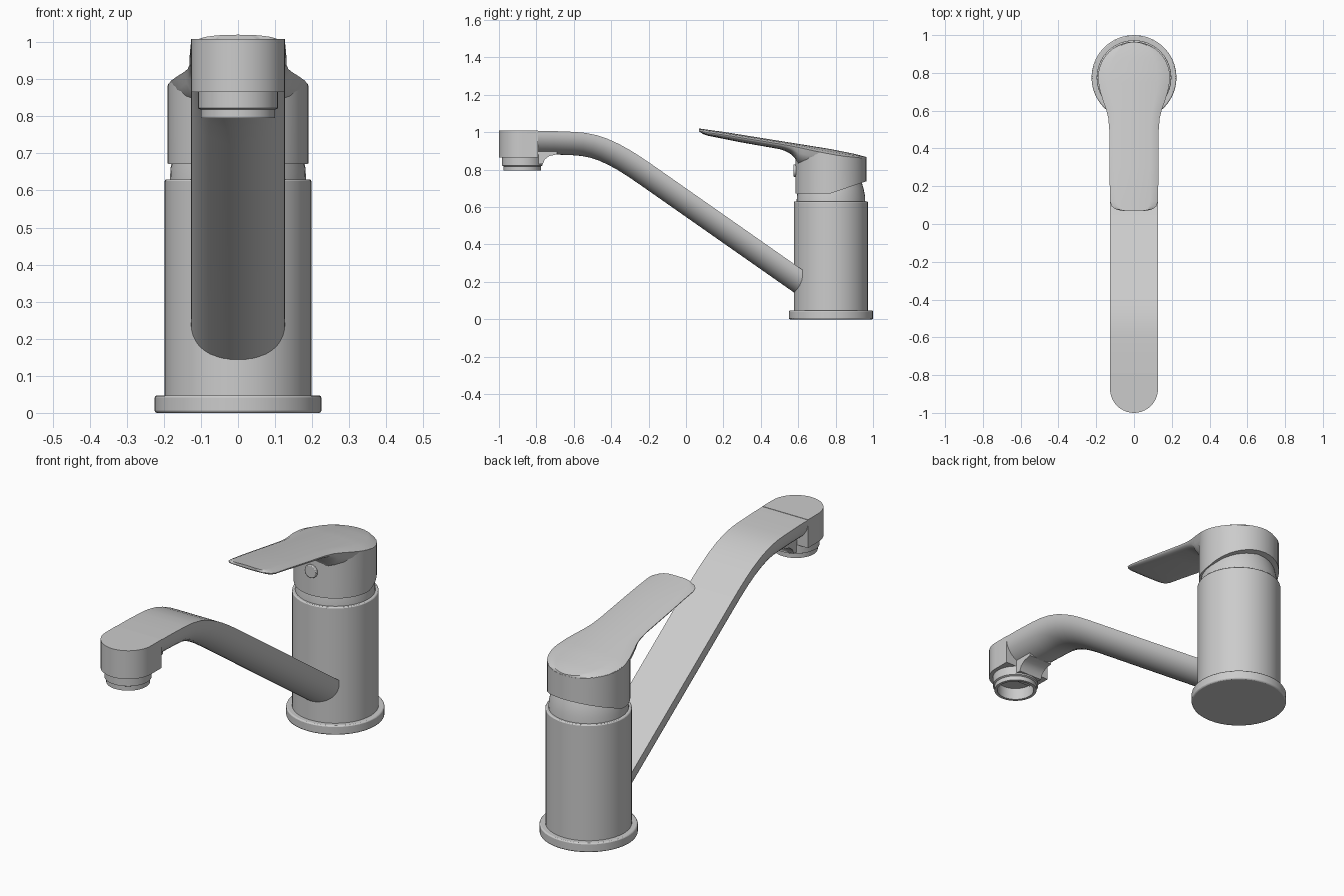
import bpy, bmesh, math
from mathutils import Vector, Matrix

if "Cube" in bpy.data.objects:
    bpy.data.objects.remove(bpy.data.objects["Cube"], do_unlink=True)

GREY = (0.6, 0.6, 0.6, 1.0)
metal = bpy.data.materials.new("satin_grey")
metal.use_nodes = True
metal.diffuse_color = GREY
metal.node_tree.nodes["Principled BSDF"].inputs["Base Color"].default_value = GREY

BODY_Y, HEAD_Y, CAP_R = 0.775, -0.875, 0.19


def finish(name, bm, bevel=0.0):
    bmesh.ops.recalc_face_normals(bm, faces=bm.faces)
    mesh = bpy.data.meshes.new(name)
    bm.to_mesh(mesh)
    bm.free()
    mesh.materials.append(metal)
    ob = bpy.data.objects.new(name, mesh)
    bpy.context.collection.objects.link(ob)
    if bevel:
        mod = ob.modifiers.new("soft_edge", "BEVEL")
        mod.width, mod.segments, mod.limit_method = bevel, 2, "ANGLE"
        mod.angle_limit = math.radians(50)
    bpy.ops.object.select_all(action="DESELECT")
    ob.select_set(True)
    bpy.context.view_layer.objects.active = ob
    bpy.ops.object.shade_smooth_by_angle(angle=math.radians(35))
    return ob


def loft(name, rings, bevel=0.0):
    """Skin closed rings of equal length and cap both ends."""
    bm = bmesh.new()
    rows = [[bm.verts.new(p) for p in ring] for ring in rings]
    n = len(rows[0])
    for a, b in zip(rows, rows[1:]):
        for i in range(n):
            j = (i + 1) % n
            bm.faces.new((a[i], a[j], b[j], b[i]))
    bm.faces.new(rows[0])
    bm.faces.new(rows[-1])
    return finish(name, bm, bevel)


def circle(r, y, z, n=40):
    angles = [2 * math.pi * i / n for i in range(n)]
    return [(r * math.cos(a), y + r * math.sin(a), z) for a in angles]


def turned(name, y, profile, bevel=0.0):
    return loft(name, [circle(r, y, z) for r, z in profile], bevel)


def interp(table, y):
    """Smoothly eased lookup in a short (y, value) table."""
    if y <= table[0][0]:
        return table[0][1]
    for (a, u), (b, v) in zip(table, table[1:]):
        if y <= b:
            return u + (v - u) * (y - a) / (b - a)
    return table[-1][1]


# Base flange, body and tapered neck
turned("base_flange", BODY_Y, [(0.225, 0), (0.225, 0.047)], 0.006)
turned("body", BODY_Y, [(0.198, 0.04), (0.198, 0.63)], 0.005)
turned("neck", BODY_Y, [(0.184, 0.62), (0.182, 0.66), (0.174, 0.70),
                        (0.162, 0.74), (0.145, 0.78)])

# Shared crowned top of the handle
CREST = [(0.07, 1.02), (0.2, 1.002), (0.6, 0.938), (0.78, 0.909), (0.9, 0.885), (0.97, 0.866)]


def top(x, y):
    return interp(CREST, y) - 0.55 * x * x


# Handle cap with a lower rim that rises towards the back
lower = [(x, y, 0.672 + max(0, y - 0.77) * 0.34) for x, y, _ in circle(CAP_R, BODY_Y, 0)]
upper = [(x, y, top(x, y) - 0.008) for x, y, _ in circle(CAP_R, BODY_Y, 0)]
loft("handle_cap", [lower, upper])

# Lever blade: rounded tip, flaring out to follow the cap
WIDTH = [(0.07, 0.06), (0.074, 0.085), (0.082, 0.105), (0.095, 0.119), (0.12, 0.127),
         (0.3, 0.13), (0.5, 0.131), (0.56, 0.136), (0.6, 0.146), (0.65, 0.163),
         (0.7, 0.179), (0.75, 0.188)]
BOTTOM = [(0.07, 1.005), (0.1, 0.985), (0.3, 0.945), (0.5, 0.91), (0.55, 0.893),
          (0.58, 0.865), (0.6, 0.82), (0.65, 0.8), (0.97, 0.8)]
stations = [y for y, _ in WIDTH] + [0.2, 0.4, 0.53, 0.58, 0.625]
stations += [BODY_Y + 0.189 * math.sin(math.pi / 2 * i / 8) for i in range(9)]
blade = []
for y in sorted(stations):
    half = interp(WIDTH, y)
    if y > 0.75:
        half = max(0.01, math.sqrt(max(0, 0.189 ** 2 - (y - BODY_Y) ** 2)))
    floor, ring = interp(BOTTOM, y), []
    edge = top(half, y) - 0.012
    for i in range(13):
        x = half * (1 - i / 6)
        lip = 0.007 if i in (0, 12) else 0
        ring.append((x, y, top(x, y) - lip))
    for i in range(13):
        a = math.pi * i / 12
        x = -half * math.cos(a) * 0.985
        ring.append((x, y, min(edge, edge - (edge - floor) * math.sin(a))))
    blade.append(ring)
loft("lever", blade)

# Small round plug at the front of the cap
bm = bmesh.new()
bmesh.ops.create_cone(bm, cap_ends=True, segments=20, radius1=0.033, radius2=0.033, depth=0.04,
                      matrix=Matrix.Translation((0, 0.595, 0.795)) @ Matrix.Rotation(math.pi / 2, 4, "X"))
finish("front_plug", bm, 0.004)

# Spout: flat-topped half-round section swept along its upper line
path = [Vector((0, y, z)) for y, z in (
    (-0.85, 1.008), (-0.7, 1.006), (-0.6, 1.002), (-0.54, 0.997), (-0.48, 0.985), (-0.42, 0.965),
    (-0.36, 0.938), (-0.3, 0.905), (-0.24, 0.867), (-0.18, 0.826), (0.66, 0.238))]
sweep = []
for i, p in enumerate(path):
    t = (path[min(i + 1, len(path) - 1)] - path[max(i - 1, 0)]).normalized()
    down = Vector((0, t.z, -t.y))
    ring = [p + Vector((0.127 * math.cos(a), 0, 0)) + down * (0.015 + 0.11 * math.sin(a))
            for a in [math.pi * k / 20 for k in range(21)]]
    sweep.append([p + Vector((0.127, 0, 0))] + ring + [p + Vector((-0.127, 0, 0))])
loft("spout", sweep)

# Outlet head: rounded at the front, square where it meets the spout
outline = [(0.127 * math.cos(a), HEAD_Y + 0.002 - 0.127 * math.sin(a))
           for a in [math.pi * k / 20 for k in range(21)]]
outline += [(-0.127, -0.79), (0.127, -0.79)]
loft("outlet_head", [[(x, y, z) for x, y in outline] for z in (0.866, 1.009)])

# Fillet behind the outlet
web = [(-0.85, 0.83), (-0.765, 0.83), (-0.755, 0.855), (-0.73, 0.873), (-0.69, 0.882), (-0.69, 0.92), (-0.85, 0.92)]
loft("outlet_fillet", [[(x, y, z) for y, z in web] for x in (-0.065, 0.065)])

# Hollow aerator ring
turned("aerator", HEAD_Y, [(0.108, 0.88), (0.108, 0.822), (0.1, 0.818), (0.1, 0.796),
                           (0.086, 0.796), (0.086, 0.855)])
